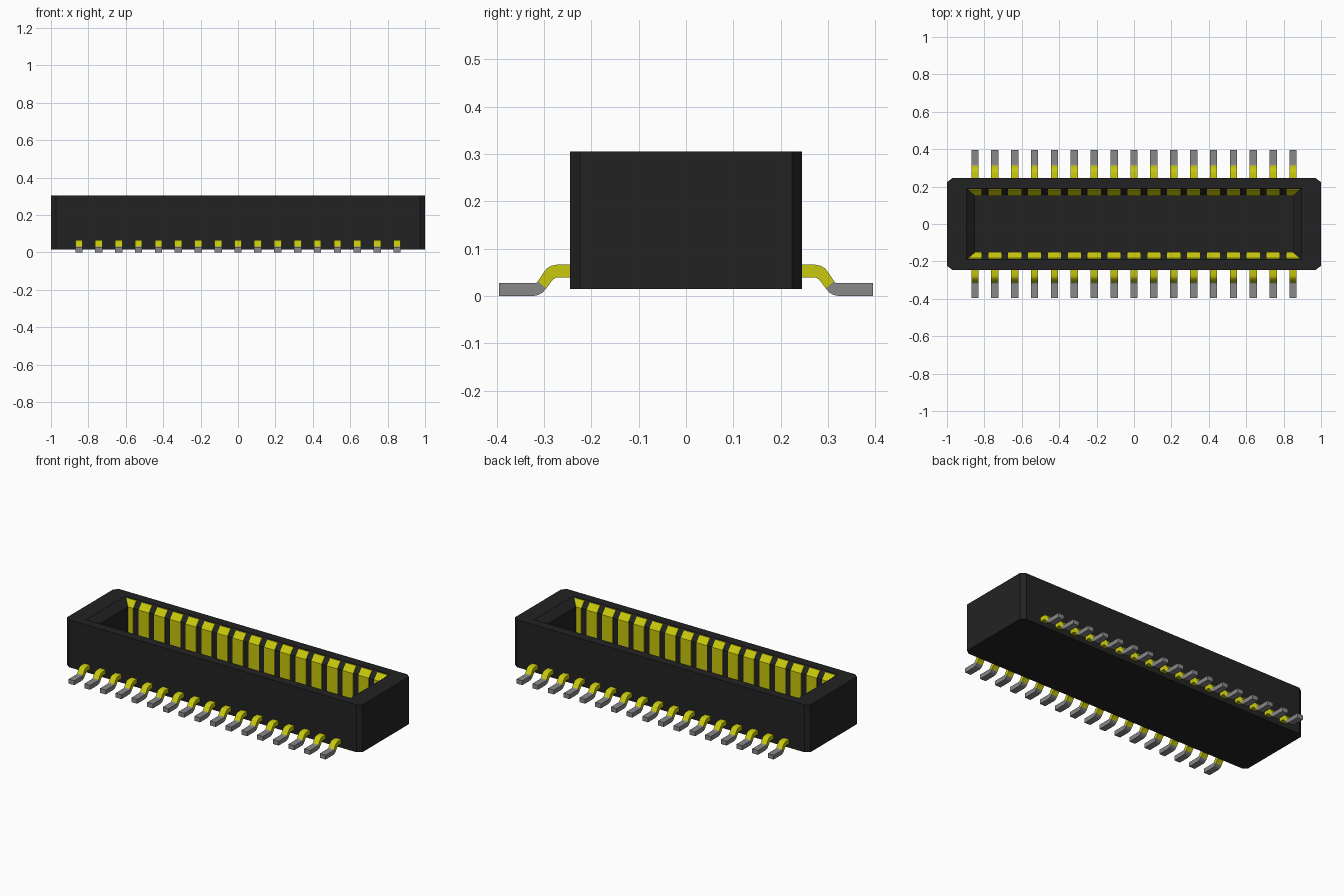
import bpy
import bmesh

if "Cube" in bpy.data.objects:
    bpy.data.objects.remove(bpy.data.objects["Cube"], do_unlink=True)


def material(name, rgb, metallic=0.0):
    m = bpy.data.materials.new(name)
    m.use_nodes = True
    m.diffuse_color = (*rgb, 1)
    m.node_tree.nodes["Principled BSDF"].inputs["Base Color"].default_value = (*rgb, 1)
    return m


BLACK = material("black plastic", (0.0165, 0.0165, 0.0165))
GOLD = material("gold plating", (0.58, 0.58, 0.004))
TIN = material("tin plating", (0.25, 0.25, 0.25))


def finish(bm, name, mats, smooth=False):
    bmesh.ops.recalc_face_normals(bm, faces=bm.faces)
    me = bpy.data.meshes.new(name)
    bm.to_mesh(me)
    bm.free()
    for m in mats:
        me.materials.append(m)
    ob = bpy.data.objects.new(name, me)
    bpy.context.collection.objects.link(ob)
    if smooth:
        bpy.ops.object.select_all(action='DESELECT')
        ob.select_set(True)
        bpy.context.view_layer.objects.active = ob
        bpy.ops.object.shade_smooth_by_angle(angle=0.7)
    return ob


# Main dimensions
HX, HY, Z0, TOP = 1.0, 0.245, 0.015, 0.305
OPEN_X, OPEN_Y = 0.895, 0.19      # mouth of the cavity
IN_X, IN_Y = 0.85, 0.155          # cavity below its lead-in slope
LEAD_Z, FLOOR = 0.265, 0.08
COUNT, PITCH = 17, 0.1063


# Housing: chamfered-corner block with a sloped-mouth cavity
def octagon(bm, z):
    cx, cy = 0.028, 0.021
    pts = []
    for sx, sy in ((1, 1), (-1, 1), (-1, -1), (1, -1)):
        pair = [(sx * HX, sy * (HY - cy)), (sx * (HX - cx), sy * HY)]
        pts += pair if sx * sy > 0 else pair[::-1]
    return [bm.verts.new((x, y, z)) for x, y in pts]


def rectangle(bm, x, y, z):
    return [bm.verts.new((sx * x, sy * y, z))
            for sx, sy in ((1, 1), (-1, 1), (-1, -1), (1, -1))]


def bridge(bm, a, b):
    n = len(a)
    for i in range(n):
        j = (i + 1) % n
        bm.faces.new((a[i], a[j], b[j], b[i]))


bm = bmesh.new()
low, high = octagon(bm, Z0), octagon(bm, TOP)
mouth = rectangle(bm, OPEN_X, OPEN_Y, TOP)
lead = rectangle(bm, IN_X, IN_Y, LEAD_Z)
floor = rectangle(bm, IN_X, IN_Y, FLOOR)
bm.faces.new(low)
bridge(bm, low, high)
for i in range(4):
    j = (i + 1) % 4
    bm.faces.new((high[2 * i], high[2 * i + 1], mouth[i]))
    bm.faces.new((high[2 * i + 1], high[2 * j], mouth[j], mouth[i]))
bridge(bm, mouth, lead)
bridge(bm, lead, floor)
bm.faces.new(floor)
finish(bm, "housing", [BLACK])


# Contact plates: thin strips lining the slope and the long cavity walls
def add_contact(bm, x, side):
    half, t = 0.035, 0.004
    rows = []
    for y, z, lim in ((0.186, 0.3005, 0.89), (IN_Y, LEAD_Z, IN_X), (IN_Y, FLOOR, IN_X)):
        x0, x1 = max(x - half, -lim), min(x + half, lim)
        rows.append([bm.verts.new((px, side * py, z)) for px, py in
                     ((x0, y + t), (x1, y + t), (x1, y - t), (x0, y - t))])
    bm.faces.new(rows[0])
    bridge(bm, rows[0], rows[1])
    bridge(bm, rows[1], rows[2])
    bm.faces.new(rows[2])


# Bent leads: (upper y, z, lower y, z) sections from the wall to the foot tip
LEAD = [
    (0.230, 0.066, 0.230, 0.039),
    (0.273, 0.066, 0.273, 0.039),
    (0.284, 0.064, 0.276, 0.038),
    (0.294, 0.058, 0.280, 0.036),
    (0.301, 0.049, 0.284, 0.031),
    (0.313, 0.031, 0.295, 0.016),
    (0.316, 0.028, 0.303, 0.007),
    (0.319, 0.027, 0.312, 0.002),
    (0.323, 0.027, 0.323, 0.000),
    (0.395, 0.027, 0.395, 0.000),
]


def add_lead(bm, x, side):
    half = 0.0195
    rings = [[bm.verts.new(p) for p in (
        (x - half, side * yu, zu), (x + half, side * yu, zu),
        (x + half, side * yl, zl), (x - half, side * yl, zl))]
        for yu, zu, yl, zl in LEAD]
    bm.faces.new(rings[0])
    for i in range(len(rings) - 1):
        before = set(bm.faces)
        bridge(bm, rings[i], rings[i + 1])
        for f in set(bm.faces) - before:
            f.material_index = 0 if i < 5 else 1   # gold bend, tinned foot
    bm.faces.new(rings[-1]).material_index = 1


for side, label in ((-1, "front"), (1, "back")):
    contacts, leads = bmesh.new(), bmesh.new()
    for i in range(COUNT):
        x = (i - (COUNT - 1) / 2) * PITCH
        add_contact(contacts, x, side)
        add_lead(leads, x, side)
    finish(contacts, label + "_contacts", [GOLD])
    finish(leads, label + "_leads", [GOLD, TIN], smooth=True)
